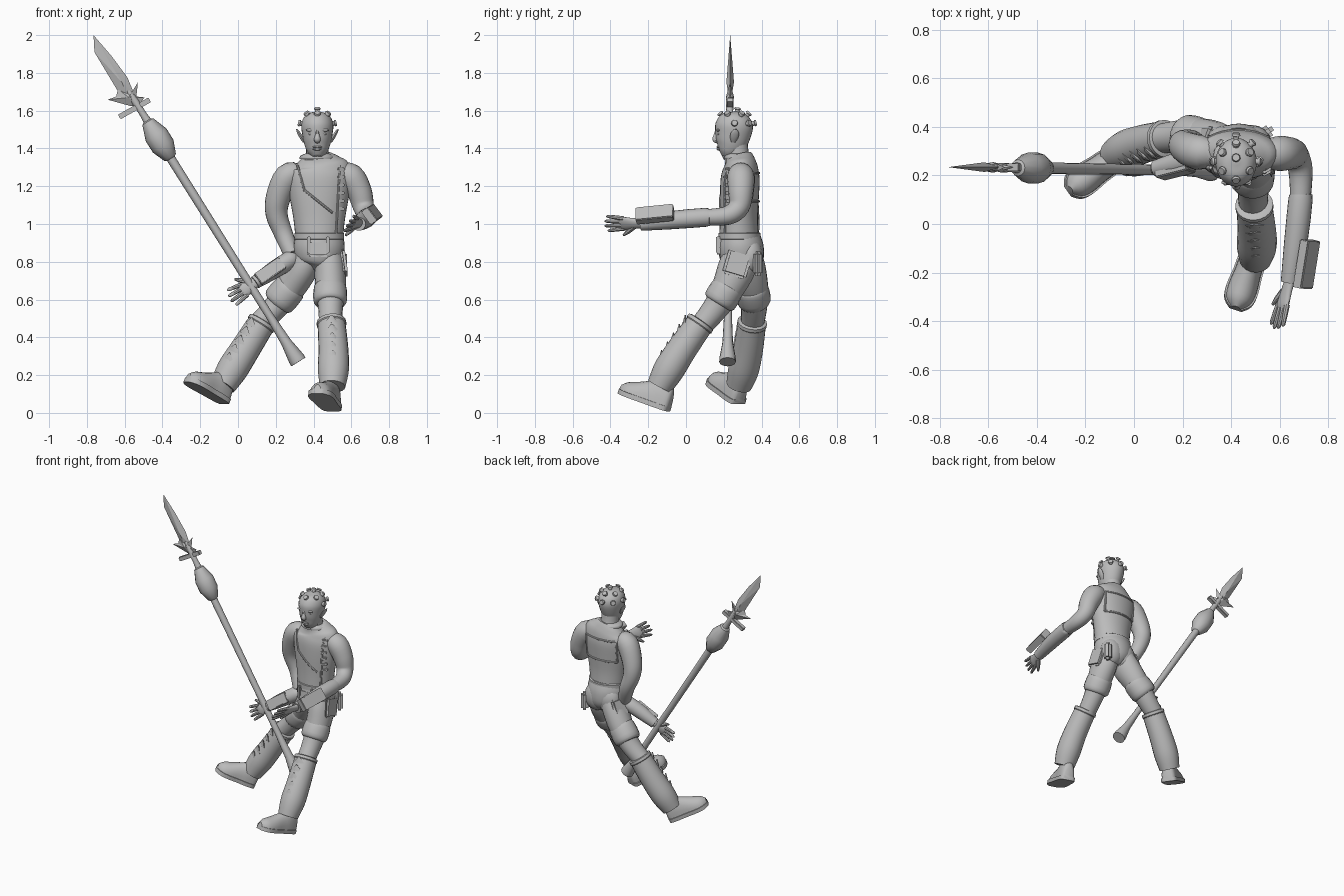
import bpy, bmesh, math
from mathutils import Vector as V, Matrix

if "Cube" in bpy.data.objects:
    bpy.data.objects.remove(bpy.data.objects["Cube"])

grey = bpy.data.materials.new("plain grey")
grey.use_nodes = True
grey.diffuse_color = (0.5, 0.5, 0.5, 1)
grey.node_tree.nodes["Principled BSDF"].inputs["Base Color"].default_value = (0.5, 0.5, 0.5, 1)


def finish(name, bm, angle=40):
    bmesh.ops.recalc_face_normals(bm, faces=bm.faces[:])
    me = bpy.data.meshes.new(name)
    bm.to_mesh(me)
    bm.free()
    ob = bpy.data.objects.new(name, me)
    bpy.context.collection.objects.link(ob)
    me.materials.append(grey)
    bpy.ops.object.select_all(action="DESELECT")
    ob.select_set(True)
    bpy.context.view_layer.objects.active = ob
    bpy.ops.object.shade_smooth_by_angle(angle=math.radians(angle))
    return ob


def loft(name, rings):
    """Skin equal rings of points and cap both ends."""
    bm = bmesh.new()
    rows = [[bm.verts.new(p) for p in r] for r in rings]
    n = len(rows[0])
    for a, b in zip(rows, rows[1:]):
        for i in range(n):
            j = (i + 1) % n
            bm.faces.new((a[i], a[j], b[j], b[i]))
    bm.faces.new(rows[0])
    bm.faces.new(rows[-1])
    return finish(name, bm)


def smooth_path(pts, steps):
    """Catmull-Rom through stations of any size."""
    if steps < 2:
        return pts
    out = []
    for i in range(len(pts) - 1):
        p = [pts[max(i - 1, 0)], pts[i], pts[i + 1], pts[min(i + 2, len(pts) - 1)]]
        for k in range(steps):
            t = k / steps
            out.append([b + 0.5 * t * (c - a + t * (2*a - 5*b + 4*c - d + t * (3*(b - c) + d - a)))
                        for a, b, c, d in zip(*p)])
    return out + [pts[-1]]


def tube(name, stations, hint=(1, 0, 0), sides=20, steps=4):
    """Stations are x, y, z, radius and an optional second radius."""
    st = smooth_path([tuple(s) if len(s) == 5 else (*s, s[3]) for s in stations], steps)
    rings = []
    for i, s in enumerate(st):
        tan = (V(st[min(i + 1, len(st) - 1)][:3]) - V(st[max(i - 1, 0)][:3])).normalized()
        u = V(hint)
        u = (u - tan * u.dot(tan)).normalized()
        w = tan.cross(u)
        rings.append([V(s[:3]) + u * s[3] * math.cos(a) + w * s[4] * math.sin(a)
                      for a in (2 * math.pi * k / sides for k in range(sides))])
    return loft(name, rings)


def box(name, centre, size, xdir=(1, 0, 0), zdir=(0, 0, 1), bevel=0.006):
    x = V(xdir).normalized()
    z = V(zdir)
    z = (z - x * z.dot(x)).normalized()
    rot = Matrix((x, z.cross(x), z)).transposed().to_4x4()
    bm = bmesh.new()
    bmesh.ops.create_cube(bm, size=1, matrix=Matrix.Translation(centre) @ rot @ Matrix.Diagonal((*size, 1)))
    bmesh.ops.bevel(bm, geom=bm.edges[:], offset=bevel, segments=2, affect="EDGES")
    return finish(name, bm, 30)


def ball(name, centre, radii):
    bm = bmesh.new()
    bmesh.ops.create_uvsphere(bm, u_segments=16, v_segments=10, radius=1,
                              matrix=Matrix.Translation(centre) @ Matrix.Diagonal((*radii, 1)))
    return finish(name, bm)


def ridged_plate(name, outline, centre, y, thick):
    """Flat outline in x and z, swelling to a central ridge point."""
    bm = bmesh.new()
    rim = [bm.verts.new((x, y, z)) for x, z in outline]
    for s in (-1, 1):
        mid = bm.verts.new((centre[0], y + s * thick, centre[1]))
        for i, v in enumerate(rim):
            bm.faces.new((v, rim[(i + 1) % len(rim)], mid))
    return finish(name, bm, 15)


# Torso, pelvis and neck
TORSO = [(.43, .28, .92, .125, .105), (.43, .28, 1.03, .137, .1), (.43, .283, 1.15, .158, .103),
         (.43, .287, 1.24, .17, .103), (.43, .29, 1.295, .165, .092), (.425, .287, 1.33, .125, .08),
         (.42, .28, 1.36, .08, .07)]
tube("torso", TORSO, sides=32)
tube("pelvis", [(.43, .285, .95, .122, .103), (.43, .29, .88, .135, .12), (.43, .3, .8, .115, .11),
                (.42, .3, .75, .05, .06)], sides=28)
tube("neck", [(.42, .285, 1.3, .075), (.42, .275, 1.36, .06), (.42, .265, 1.44, .06)])
tube("collar", [(.42, .28, 1.345, .094, .078), (.42, .28, 1.36, .09, .077), (.42, .28, 1.372, .066, .066)])


def on_torso(x, z, side=-1):
    for a, b in zip(TORSO, TORSO[1:]):
        if a[2] <= z <= b[2]:
            t = (z - a[2]) / (b[2] - a[2])
            c = [p + (q - p) * t for p, q in zip(a, b)]
            k = max(0.0, 1 - ((x - c[0]) / c[3]) ** 2)
            return (x, c[1] + side * c[4] * math.sqrt(k), z)


def seam(name, a, b, side, r=.007):
    n = 8
    pts = [on_torso(a[0] + (b[0] - a[0]) * i / n, a[1] + (b[1] - a[1]) * i / n, side) for i in range(n + 1)]
    tube(name, [(*p, r, r) for p in pts], hint=(.3, 1, .2), sides=8, steps=1)


# Vest straps, fastenings and back panel
seam("chest_strap_upper", (.315, 1.31), (.35, 1.18), -1)
seam("chest_strap_lower", (.35, 1.18), (.5, 1.06), -1)
seam("vest_closure", (.54, 1.31), (.52, .95), -1)
for i in range(6):
    p = on_torso(.545, 1.29 - i * .042)
    box("vest_buckle", p, (.04, .02, .018), xdir=(1, .5, 0), bevel=.004)
for z in (1.12, 1.27):
    seam("back_panel_edge", (.31, z), (.55, z), 1)
for x in (.31, .55):
    seam("back_panel_side", (x, 1.12), (x, 1.27), 1)

# Belt, buckle and pouches
tube("belt", [(.43, .283, z, .124 + r, .104 + r) for z, r in ((.915, 0), (.92, .008), (.95, .008), (.955, 0))],
     sides=32, steps=1)
box("front_pouch", (.425, .183, .87), (.12, .03, .09), zdir=(0, .1, 1), bevel=.013)
for x in (.375, .475):
    box("pouch_strap", (x, .18, .89), (.018, .042, .09), bevel=.004)
box("left_thigh_pocket", (.558, .272, .79), (.03, .13, .14), xdir=(1, .05, .12), zdir=(0, .3, 1), bevel=.013)
box("left_hip_pouch", (.55, .38, .79), (.05, .05, .13), xdir=(1, .7, 0), bevel=.015)
box("right_thigh_pocket", (.285, .35, .8), (.03, .11, .13), xdir=(1, -.4, -.4), zdir=(.3, 0, 1), bevel=.013)
for x in (.38, .48):
    ball("buttock", (x, .34, .83), (.085, .068, .1))

# Head and face
tube("head", [(.42, .212, 1.355, .025, .025), (.42, .222, 1.38, .05, .055), (.42, .237, 1.42, .068, .08),
              (.42, .248, 1.47, .079, .094), (.42, .255, 1.52, .085, .1), (.42, .258, 1.56, .074, .085),
              (.42, .26, 1.585, .048, .053), (.42, .26, 1.595, .012, .012)], sides=28)
tube("nose", [(.42, .168, 1.5, .009, .012), (.42, .16, 1.47, .012, .014), (.42, .155, 1.447, .018, .016),
              (.42, .168, 1.435, .013, .01)], sides=10)
for z in (1.408, 1.396):
    ball("lip", (.42, .174, z), (.025, .012, .007))
for s in (-1, 1):
    ball("eye", (.42 + s * .033, .173, 1.477), (.015, .008, .007))
    ball("brow", (.42 + s * .034, .171, 1.497), (.027, .01, .008))
    tube("ear", [(.42 + s * .07, .25, 1.435, .012, .008), (.42 + s * .085, .255, 1.46, .022, .01),
                 (.42 + s * .1, .26, 1.485, .02, .008), (.42 + s * .11, .264, 1.502, .006, .003)],
         hint=(0, 1, 0), sides=10)

# Studs over the scalp
spots = [(14, a) for a in range(0, 181, 45)] + [(48, a) for a in range(-90, 270, 60)] + [(82, 90)]
for el, az in spots:
    e, a = math.radians(el), math.radians(az)
    d = V((math.cos(e) * math.cos(a), math.cos(e) * math.sin(a), math.sin(e)))
    p = V((.42, .257, 1.51)) + V((d.x * .083, d.y * .098, d.z * .086))
    tube("scalp_stud", [(*(p + d * k), r) for k, r in ((-.012, .013), (.01, .013), (.012, .018), (.022, .015))],
         hint=(.31, .52, .17), sides=10, steps=1)

# Arms and bracers
tube("left_arm", [(.53, .29, 1.265, .055), (.595, .29, 1.25, .072), (.643, .29, 1.17, .066),
                  (.665, .28, 1.09, .056), (.685, .22, 1.045, .05), (.685, .1, 1.035, .042)])
tube("left_bracer", [(.685, .12, 1.035, .044), (.685, .1, 1.035, .05), (.665, -.08, 1.02, .048),
                     (.64, -.24, 1.0, .036)], hint=(0, 0, 1), steps=2)
box("bracer_plate", (.71, -.165, 1.052), (.2, .045, .085), xdir=(.16, 1, .1), zdir=(-.6, 0, .8), bevel=.004)
tube("right_arm", [(.33, .29, 1.265, .055), (.265, .295, 1.25, .072), (.213, .315, 1.14, .066),
                   (.205, .33, 1.05, .058), (.24, .335, .95, .05), (.285, .3, .84, .043)])
tube("right_bracer", [(.29, .29, .825, .038), (.275, .28, .81, .048), (.18, .25, .75, .046),
                      (.09, .228, .69, .035)], hint=(0, 1, 0), steps=2)
box("right_bracer_plate", (.17, .215, .75), (.16, .03, .07), xdir=(-.8, -.2, -.55), zdir=(-.5, .2, .8), bevel=.004)


def hand(side, wrist, along, spread, thumb, size):
    w, d = V(wrist), V(along).normalized() * size
    s = V(spread)
    s = (s - d * s.dot(d) / d.length_squared).normalized()
    tube(side + "_palm", [(*(w + d * k), a, b) for k, a, b in
                          ((-.03, .026, .02), (.03, .032, .017), (.08, .04, .015), (.1, .035, .011))], hint=s)
    for i in range(4):
        f = (i - 1.5) * .021
        a, b = w + d * .08 + s * f, w + d * (.195 - abs(i - 1.3) * .014) + s * f * 1.45
        tube(side + "_finger", [(*a.lerp(b, t), r) for t, r in ((0, .012), (.5, .011), (.9, .009), (1, .004))],
             hint=s, sides=8, steps=1)
    a, b = w + d * .03 + s * .02 * thumb, w + d * .095 + s * .075 * thumb
    tube(side + "_thumb", [(*a.lerp(b, t), r) for t, r in ((0, .016), (.6, .013), (1, .006))],
         hint=d.cross(s), sides=8, steps=1)


hand("left", (.635, -.25, 1.003), (-.28, -1, 0), (.55, 0, .83), -1, 1)
hand("right", (.09, .226, .688), (-.8, -.12, -.5), (-.5, .1, .8), 1, .85)

# Legs: trousers, knee cuffs, boots with shin fins
LEGS = {
    "left": dict(leg=[(.47, .3, .87, .075, .085), (.485, .27, .77, .082, .1), (.49, .22, .66, .08, .086),
                      (.49, .16, .56, .066, .07), (.49, .08, .46, .06, .06)],
                 cuff=((.488, .228, .672), (.488, .17, .578)),
                 boot=[(.495, .075, .475), (.505, -.02, .34), (.505, -.09, .23), (.5, -.14, .14)],
                 out=(0, -.8, .55), heel=(.5, -.105, .027), toe=(.42, -.345, .115)),
    "right": dict(leg=[(.385, .3, .87, .075, .085), (.345, .32, .77, .082, .1), (.275, .35, .66, .08, .086),
                       (.2, .36, .56, .066, .07), (.1, .35, .46, .06, .06)],
                  cuff=((.285, .345, .672), (.205, .365, .578)),
                  boot=[(.125, .35, .475), (.04, .33, .34), (-.03, .305, .23), (-.08, .28, .145)],
                  out=(-.5, -.75, .4), heel=(-.075, .275, .065), toe=(-.265, .14, .175)),
}
for side, g in LEGS.items():
    tube(side + "_leg", g["leg"])
    a, b = map(V, g["cuff"])
    tube(side + "_knee_cuff", [(*a.lerp(b, t), r) for t, r in
                               ((0, .078), (.1, .086), (.45, .09), (.85, .088), (1, .074))], steps=2)
    boot = [V(p) for p in g["boot"]]
    tube(side + "_boot", [(*p, r) for p, r in zip(boot, (.074, .079, .082, .068))], hint=(0, 1, 0.1))
    d = (boot[1] - boot[0]).normalized()
    tube(side + "_boot_lip", [(*(boot[0] + d * k), r) for k, r in
                              ((-.012, .068), (-.008, .078), (.01, .079), (.016, .074))], steps=1)
    out = V(g["out"]).normalized()
    for i in range(5):
        p = boot[0].lerp(boot[2], .15 + i * .19) + out * .068
        q = p - d * .035 + out * .022
        tube(side + "_shin_fin", [(*p, .04, .014), (*q, .004, .003)], hint=d.cross(out), sides=6, steps=1)

    # Shoe and sole along the heel to toe line
    heel, toe = V(g["heel"]), V(g["toe"])
    fwd = (toe - heel).normalized()
    across = fwd.cross(V((0, 0, 1))).normalized()
    up = across.cross(fwd)
    shape = smooth_path([(-.06, .03, .07), (0, .046, .12), (.2, .054, .15), (.42, .056, .115), (.7, .062, .08),
                         (.9, .052, .06), (1.02, .02, .035)], 3)
    angles = [2 * math.pi * k / 20 for k in range(20)]
    loft(side + "_shoe", [[heel.lerp(toe, t) + across * w * math.cos(a) + up * max(0, math.sin(a)) * h
                           for a in angles] for t, w, h in shape])
    loft(side + "_sole", [[heel.lerp(toe, t) + across * (w + .006) * x + up * z
                           for x, z in ((-1, .012), (1, .012), (1, -.014), (-1, -.014))] for t, w, h in shape])

# Spear: flared shaft with blunt bulb, guard bar, barbs and blade
butt, tip = V((.32, .22, .27)), V((-.765, .235, 2.0))
shaft = ((0, .044), (.01, .044), (.06, .028), (.14, .021), (.622, .024), (.626, .036), (.66, .064), (.695, .064),
         (.735, .034), (.738, .022), (.76, .018), (.8, .02), (.83, .012))
tube("spear_shaft", [(*butt.lerp(tip, t), r) for t, r in shaft], hint=(0, 1, 0), sides=12, steps=1)
box("spear_guard", (-.548, .233, 1.612), (.185, .03, .028), xdir=(.87, 0, .49), bevel=.003)
ridged_plate("spear_blade", [(-.765, 2.0), (-.67, 1.89), (-.585, 1.775), (-.55, 1.69), (-.56, 1.63),
                             (-.6, 1.66), (-.64, 1.71), (-.76, 1.91)], (-.615, 1.75), .234, .02)
ridged_plate("spear_barbs", [(-.56, 1.7), (-.53, 1.75), (-.538, 1.675), (-.495, 1.67), (-.53, 1.62),
                             (-.57, 1.625), (-.69, 1.658), (-.645, 1.675), (-.635, 1.715)],
             (-.58, 1.67), .233, .022)
